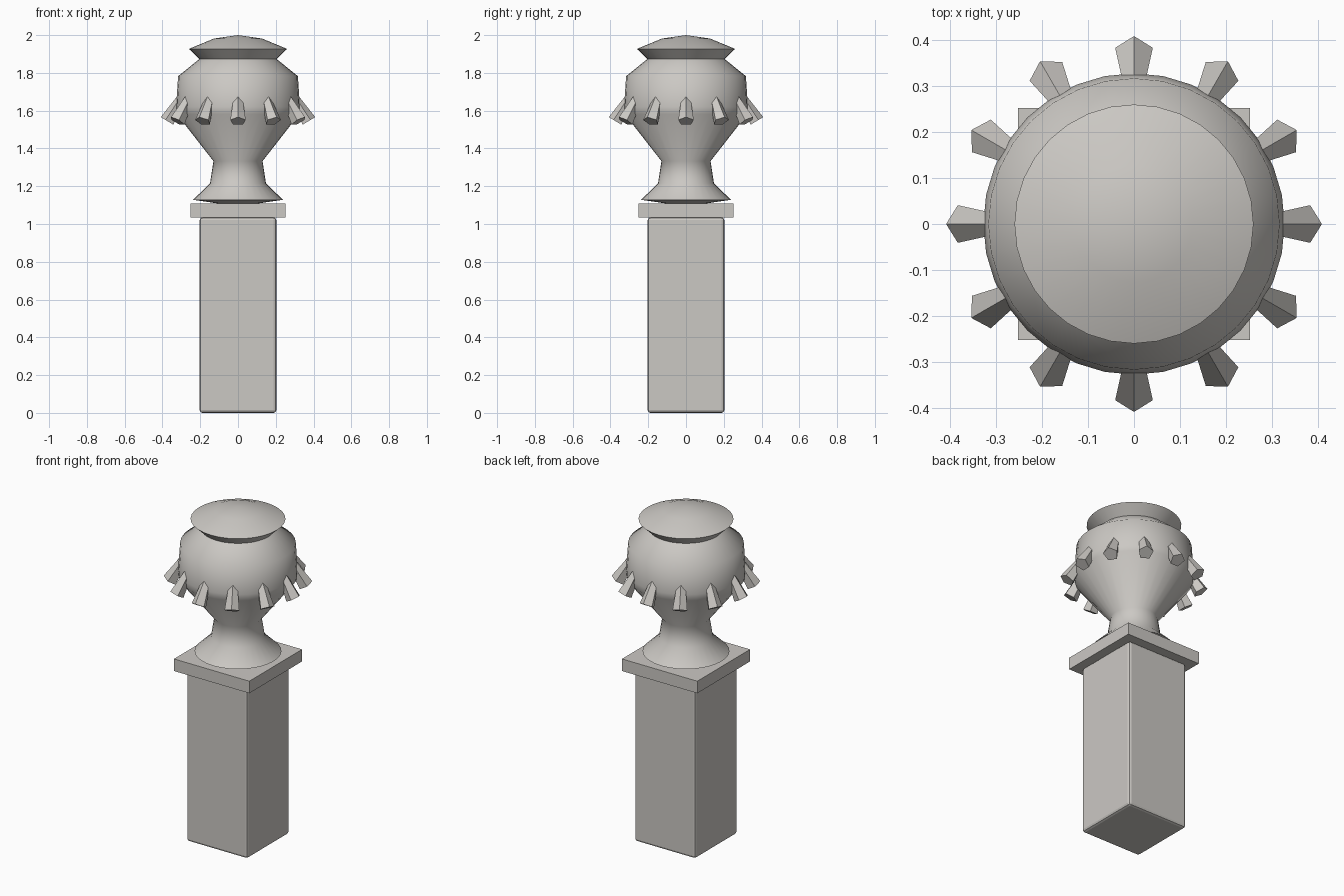
import bpy
import bmesh
import math
from mathutils import Matrix

cube = bpy.data.objects.get("Cube")
if cube:
    bpy.data.objects.remove(cube, do_unlink=True)


def material(name, color):
    mat = bpy.data.materials.new(name)
    mat.use_nodes = True
    mat.diffuse_color = color
    mat.node_tree.nodes["Principled BSDF"].inputs["Base Color"].default_value = color
    return mat


stone = material("grey stone", (0.60, 0.58, 0.55, 1))


def make_object(name, bm, smooth_angle=None):
    bmesh.ops.recalc_face_normals(bm, faces=bm.faces)
    mesh = bpy.data.meshes.new(name)
    bm.to_mesh(mesh)
    bm.free()
    mesh.materials.append(stone)
    obj = bpy.data.objects.new(name, mesh)
    bpy.context.collection.objects.link(obj)
    if smooth_angle:
        bpy.ops.object.select_all(action="DESELECT")
        obj.select_set(True)
        bpy.context.view_layer.objects.active = obj
        bpy.ops.object.shade_smooth_by_angle(angle=math.radians(smooth_angle))
    return obj


def box(name, width, bottom, top, bevel=0):
    bm = bmesh.new()
    bmesh.ops.create_cube(bm, size=1)
    bmesh.ops.scale(bm, vec=(width, width, top - bottom), verts=bm.verts)
    bmesh.ops.translate(bm, vec=(0, 0, (bottom + top) / 2), verts=bm.verts)
    if bevel:
        bmesh.ops.bevel(bm, geom=bm.edges[:], offset=bevel, segments=2,
                        profile=0.5, affect="EDGES")
    return make_object(name, bm)


def lathe(name, profile, steps=32):
    bm = bmesh.new()
    verts = [bm.verts.new((r, 0, z)) for r, z in profile]
    edges = [bm.edges.new(pair) for pair in zip(verts, verts[1:])]
    bmesh.ops.spin(bm, geom=verts + edges, cent=(0, 0, 0), axis=(0, 0, 1),
                   angle=math.tau, steps=steps, use_duplicate=False)
    bmesh.ops.remove_doubles(bm, verts=bm.verts, dist=0.0005)
    return make_object(name, bm, 60)


# Square post and its cap slab
box("post", 0.406, 0, 1.035, 0.015)
box("post_cap", 0.504, 1.035, 1.108)

# Turned urn: foot, waist, bowl, shoulder, neck, rim and domed lid
lathe("urn", [(0, 1.105), (0.1, 1.108), (0.238, 1.128), (0.148, 1.216),
              (0.13, 1.333), (0.325, 1.582), (0.328, 1.62), (0.317, 1.783),
              (0.205, 1.873), (0.26, 1.927), (0.127, 1.982), (0, 2.0)])

# Ring of tapered five-sided studs leaning into the bowl
COUNT, LENGTH, TILT = 12, 0.18, math.radians(31)
for i in range(COUNT):
    bm = bmesh.new()
    bmesh.ops.create_cone(bm, cap_ends=True, segments=5, radius1=0.043,
                          radius2=0.02, depth=LENGTH)
    outer = max(bm.verts, key=lambda v: v.co.xy.length)
    turn = -math.atan2(outer.co.y, outer.co.x)
    place = (Matrix.Rotation(math.tau * i / COUNT, 4, "Z")
             @ Matrix.Translation((0.372, 0, 1.544))
             @ Matrix.Rotation(-TILT, 4, "Y")
             @ Matrix.Translation((0, 0, LENGTH / 2))
             @ Matrix.Rotation(turn, 4, "Z"))
    bm.transform(place)
    make_object(f"stud_{i + 1}", bm)
